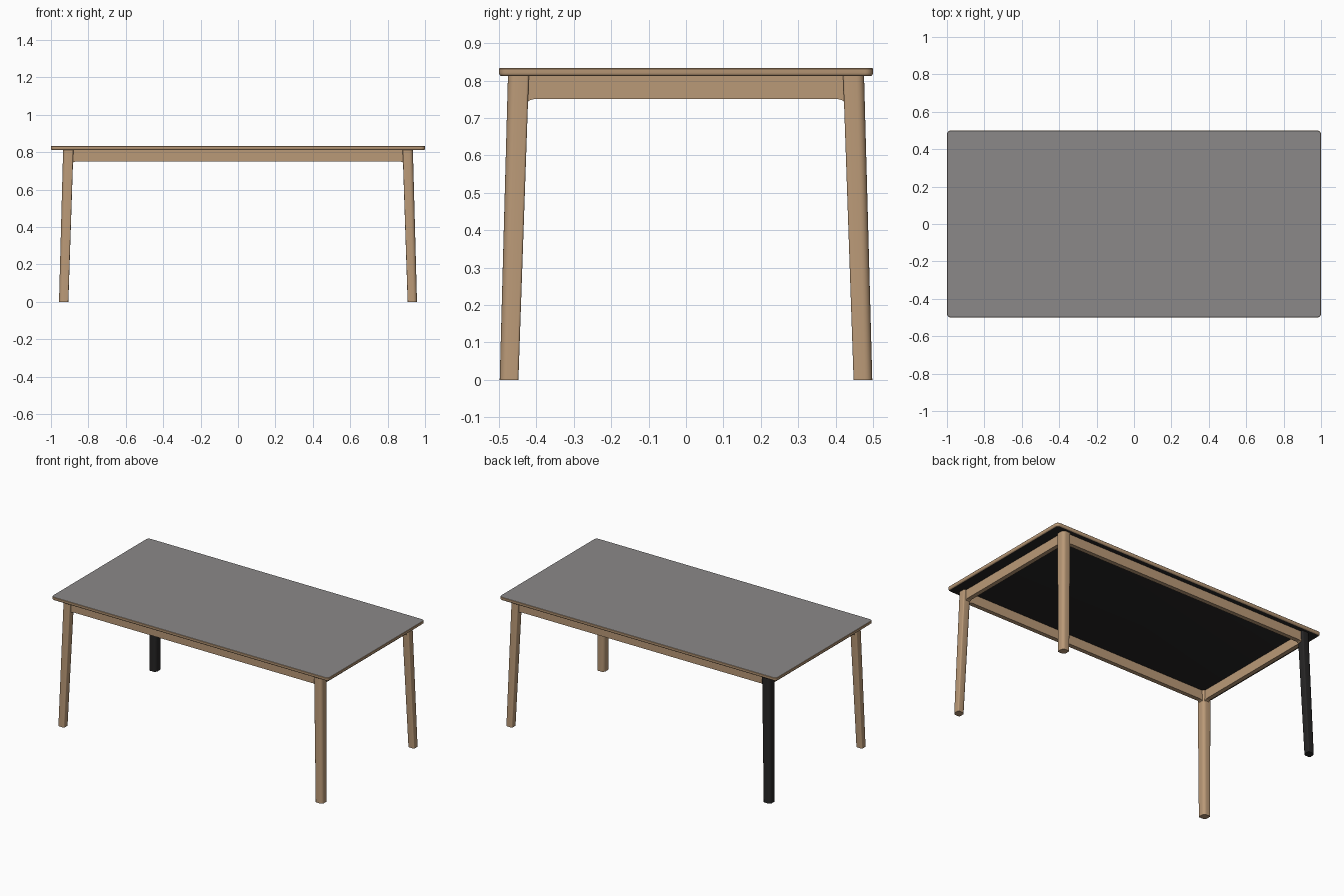
import bpy, bmesh, math

if "Cube" in bpy.data.objects:
    bpy.data.objects.remove(bpy.data.objects["Cube"])


def material(name, rgb):
    m = bpy.data.materials.new(name)
    m.diffuse_color = (*rgb, 1)
    m.use_nodes = True
    m.node_tree.nodes["Principled BSDF"].inputs["Base Color"].default_value = m.diffuse_color
    return m


WOOD = material("light wood", (0.49, 0.32, 0.185))
GREY = material("grey top", (0.26, 0.25, 0.25))
BLACK = material("black", (0.02, 0.019, 0.019))


def loft(name, rings, mats, rule=None):
    """Join closed rings of points into a capped solid."""
    bm = bmesh.new()
    rows = [[bm.verts.new(p) for p in ring] for ring in rings]
    n = len(rows[0])
    for a, b in zip(rows, rows[1:]):
        for i in range(n):
            j = (i + 1) % n
            bm.faces.new((a[i], a[j], b[j], b[i]))
    bm.faces.new(rows[0])
    bm.faces.new(rows[-1])
    bmesh.ops.recalc_face_normals(bm, faces=bm.faces)
    bm.normal_update()
    for f in bm.faces:
        f.smooth = True
        if rule:
            f.material_index = rule(f)
    me = bpy.data.meshes.new(name)
    bm.to_mesh(me)
    bm.free()
    for m in mats:
        me.materials.append(m)
    me.set_sharp_from_angle(angle=math.radians(35))
    ob = bpy.data.objects.new(name, me)
    bpy.context.collection.objects.link(ob)
    return ob


def rounded(x0, x1, y0, y1, radii, steps=5):
    """Rounded rectangle; radii run from the far corner counter-clockwise."""
    pts = []
    corners = [(x1, y1, -1, -1), (x0, y1, 1, -1), (x0, y0, 1, 1), (x1, y0, -1, 1)]
    for k, ((cx, cy, sx, sy), r) in enumerate(zip(corners, radii)):
        for s in range(steps + 1):
            a = math.radians(90 * (k + s / steps))
            pts.append((cx + sx * r + r * math.cos(a), cy + sy * r + r * math.sin(a)))
    return pts


# Table top: softened lower edge, grey above and black below
rings = []
for inset, z in [(0.008, 0.812), (0.004, 0.813), (0.001, 0.816), (0, 0.82),
                 (0, 0.831), (0.002, 0.833)]:
    ring = rounded(-1 + inset, 1 - inset, -0.5 + inset, 0.5 - inset,
                   [0.022 - inset] * 4)
    rings.append([(x, y, z) for x, y in ring])
loft("table_top", rings, [WOOD, GREY, BLACK],
     lambda f: 1 if f.normal.z > 0.99 else 2 if f.normal.z < -0.99 else 0)

# Splayed tapered legs with strongly eased inner and outer corners
for sx, sy, name in [(-1, -1, "front_left_leg"), (1, -1, "front_right_leg"),
                     (-1, 1, "back_left_leg"), (1, 1, "back_right_leg")]:
    rings = []
    for x0, x1, y0, y1, z in [(0.907, 0.957, 0.448, 0.498, 0),
                              (0.88, 0.935, 0.42, 0.476, 0.8125)]:
        ring = rounded(x0, x1, y0, y1, [0.02, 0.006, 0.02, 0.006])
        rings.append([(sx * x, sy * y, z) for x, y in ring])
    loft(name, rings, [BLACK if name == "back_left_leg" else WOOD])


# Aprons with small fillets running into the legs
def apron_profile(half):
    side = [(half + 0.02, 0.8125), (half + 0.02, 0.74), (half + 0.003, 0.74),
            (half - 0.003, 0.746), (half - 0.012, 0.7495), (half - 0.02, 0.7505)]
    return side + [(-u, z) for u, z in reversed(side)]


for s, long_name, short_name in [(-1, "front_apron", "left_apron"),
                                 (1, "back_apron", "right_apron")]:
    loft(long_name, [[(u, s * y, z) for u, z in apron_profile(0.883)]
                     for y in (0.434, 0.462)], [WOOD])
    loft(short_name, [[(s * x, u, z) for u, z in apron_profile(0.423)]
                      for x in (0.893, 0.921)], [WOOD])
